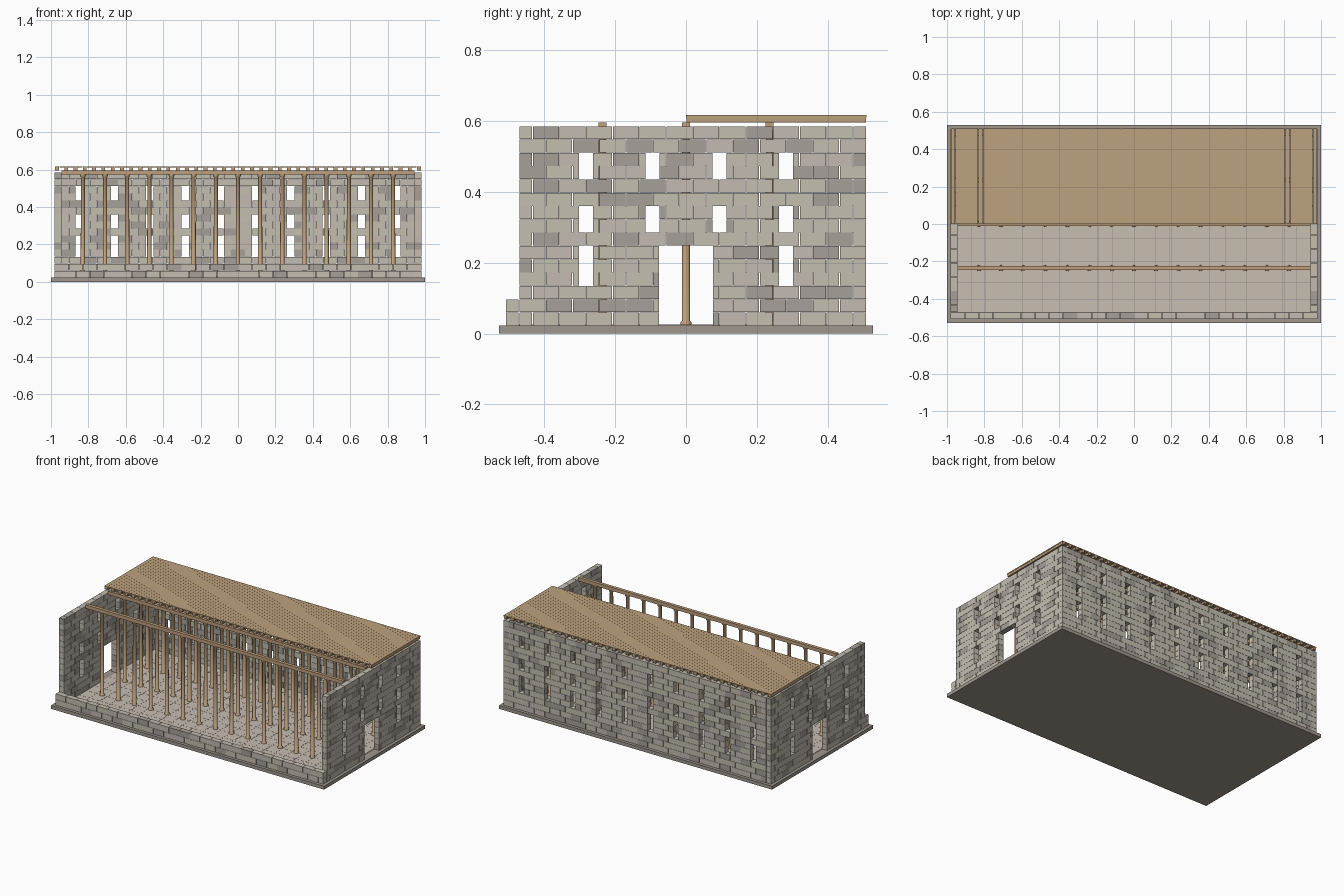
import bpy, bmesh, math, random
from mathutils import Matrix

if "Cube" in bpy.data.objects:
    bpy.data.objects.remove(bpy.data.objects["Cube"])

random.seed(4)
M = 2 / 53            # brick module: half a brick long
H = 0.0376            # course height
Z0 = 0.0226           # top of the foundation slab
GAP = 0.001


def material(name, rgb):
    m = bpy.data.materials.new(name)
    m.diffuse_color = (*rgb, 1)
    m.use_nodes = True
    m.node_tree.nodes["Principled BSDF"].inputs["Base Color"].default_value = m.diffuse_color
    return m


STONE = [material("stone_light", (0.55, 0.52, 0.43)),
         material("stone_warm", (0.54, 0.50, 0.44)),
         material("stone_dark", (0.38, 0.35, 0.31))]
SLAB = material("slab", (0.35, 0.31, 0.27))
FLOOR = material("floor", (0.58, 0.51, 0.44))
WOOD = material("wood", (0.52, 0.35, 0.20))
DECK = material("deck", (0.51, 0.36, 0.21))


def box(bm, x0, x1, y0, y1, z0, z1, mat=0):
    mtx = Matrix.Translation(((x0 + x1) / 2, (y0 + y1) / 2, (z0 + z1) / 2)) \
        @ Matrix.Diagonal((x1 - x0, y1 - y0, z1 - z0, 1))
    verts = bmesh.ops.create_cube(bm, size=1, matrix=mtx)["verts"]
    for f in {f for v in verts for f in v.link_faces}:
        f.material_index = mat


def finish(bm, name, mats):
    me = bpy.data.meshes.new(name)
    bm.to_mesh(me)
    bm.free()
    for m in mats:
        me.materials.append(m)
    ob = bpy.data.objects.new(name, me)
    bpy.context.collection.objects.link(ob)
    return ob


def pieces(a, b, holes):
    """Parts of the span a..b that lie outside the holes."""
    spans = [(a, b)]
    for h0, h1 in holes:
        nxt = []
        for s, e in spans:
            nxt += [(s, min(e, h0)), (max(s, h1), e)]
        spans = [(s, e) for s, e in nxt if e - s > 0.01]
    return spans


def wall(name, along_x, u0, u1, v0, v1, rows, openings=()):
    """Running-bond wall; u, v in modules, openings are (u0, u1, row0, row1)."""
    bm = bmesh.new()
    for r in range(rows):
        holes = [(o[0], o[1]) for o in openings if o[2] <= r <= o[3]]
        u = u0 - (1 if r % 2 == 0 else 0)
        while u < u1:
            tint = random.choices((0, 1, 2), (5, 3, 2))[0]
            for a, b in pieces(max(u, u0), min(u + 2, u1), holes):
                U = (a * M + GAP, b * M - GAP)
                V = (v0 * M + GAP, v1 * M - GAP)
                Z = (Z0 + r * H, Z0 + (r + 1) * H - GAP)
                box(bm, *(U + V if along_x else V + U), *Z, tint)
            u += 2
    return finish(bm, name, STONE)


def windows(centres, lower):
    out = []
    for c in centres:
        out += [(c - .5, c + .5, 7, 8), (c - .5, c + .5, 11, 12)]
        if lower(c):
            out.append((c - .5, c + .5, 3, 5))
    return out


# foundation slab
bm = bmesh.new()
box(bm, -1, 1, -14 * M, 14 * M, 0, Z0)
finish(bm, "foundation_slab", [SLAB])

# paved floor
bm = bmesh.new()
nx, ny = 25, 12
tx, ty = 50 * M / nx, 25 * M / ny
for i in range(nx):
    for j in range(ny):
        x, y = -25 * M + i * tx, -12.5 * M + j * ty
        box(bm, x + .0005, x + tx - .0005, y + .0005, y + ty - .0005, Z0 - .002, Z0 + .003)
finish(bm, "floor_tiles", [FLOOR])

# stone walls
side_open = windows((-7.5, -2.5, 2.5, 7.5), lambda c: abs(c) > 5) + [(-2, 2, 0, 5)]
wall("right_wall", False, -12.5, 13.5, 25, 26, 15, side_open)
wall("left_wall", False, -12.5, 13.5, -26, -25, 15, side_open)
back_open = windows([-22.5 + 5 * i for i in range(10)], lambda c: True)
wall("back_wall", True, -25, 25, 12.5, 13.5, 15, back_open)
wall("front_low_wall", True, -26, 26, -13.5, -12.5, 2)

# three rows of round posts, each carrying a beam
ROWS = {"front": -0.236, "middle": 0.0, "rear": 0.236}
PROFILE = [(0.016, 0.025), (0.016, 0.032), (0.0118, 0.036), (0.0105, 0.560),
           (0.0155, 0.566), (0.0155, 0.573)]
SIDES = 12
for row, y in ROWS.items():
    bm = bmesh.new()
    for k in range(15):
        x = (k - 7) * 0.1185
        rings = [[bm.verts.new((x + r * math.cos(2 * math.pi * s / SIDES),
                                y + r * math.sin(2 * math.pi * s / SIDES), z))
                  for s in range(SIDES)] for r, z in PROFILE]
        for lo, hi in zip(rings, rings[1:]):
            for s in range(SIDES):
                t = (s + 1) % SIDES
                bm.faces.new((lo[s], lo[t], hi[t], hi[s])).smooth = True
        bm.faces.new(rings[0][::-1])
        bm.faces.new(rings[-1])
    for e in bm.edges:
        e.smooth = len(e.link_faces) == 2 and e.calc_face_angle(0) < math.radians(35)
    finish(bm, row + "_posts", [WOOD])
    bm = bmesh.new()
    box(bm, -25 * M, 25 * M, y - .011, y + .011, .573, .596)
    finish(bm, row + "_beam", [WOOD])

# roof joists over the rear half
bm = bmesh.new()
for i in range(40):
    x = -0.968 + i * 1.936 / 39
    box(bm, x - .010, x + .010, 0.001, 13.5 * M - .001, .596, .611)
finish(bm, "roof_joists", [WOOD])

# roof boards
bm = bmesh.new()
n = 80
w = 1.96 / n
for i in range(n):
    x = -0.98 + i * w
    box(bm, x + .0003, x + w - .0003, 0, 13.5 * M, .611, .618)
finish(bm, "roof_boards", [DECK])
